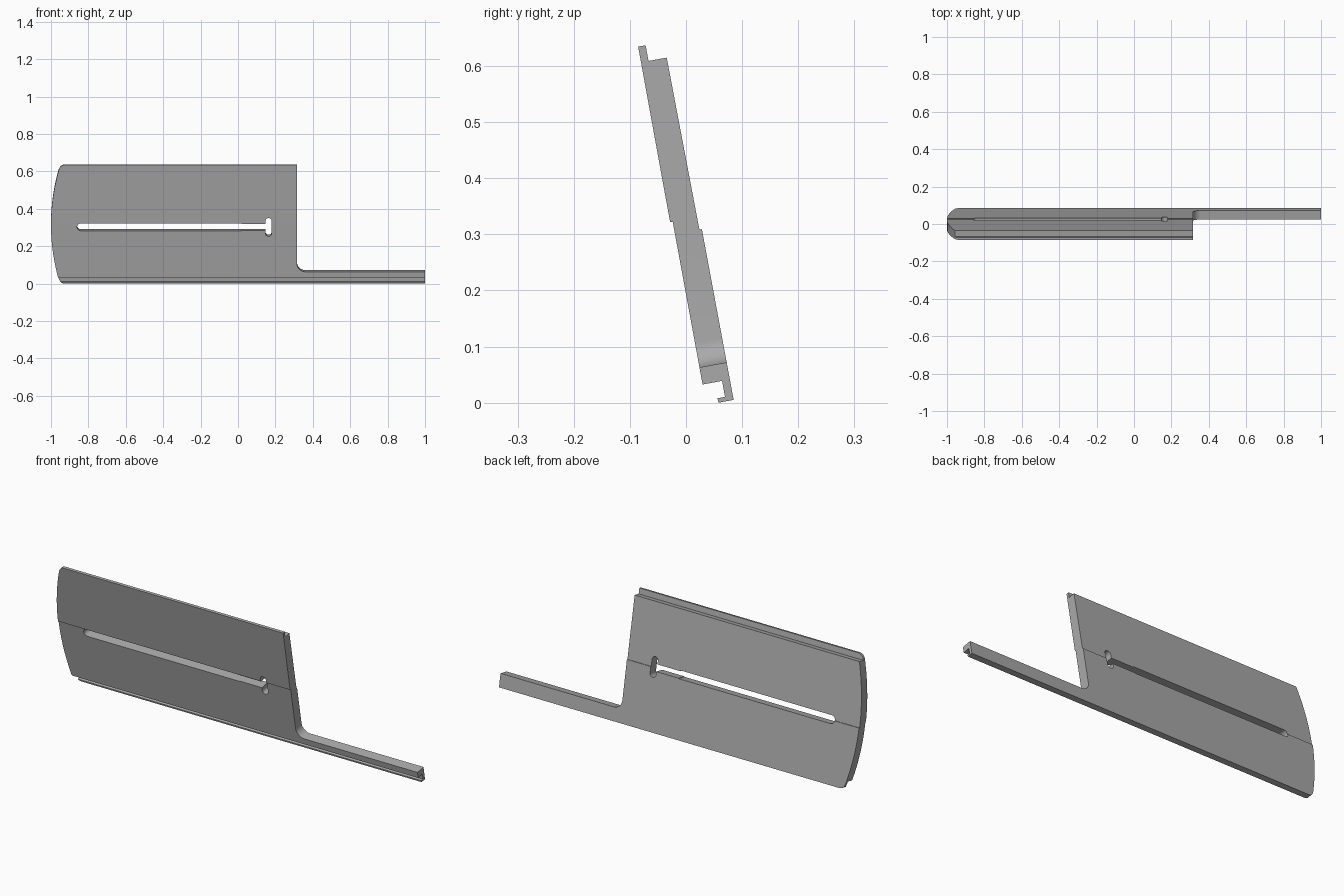
import bpy, bmesh, math
from mathutils import Vector

if "Cube" in bpy.data.objects:
    bpy.data.objects.remove(bpy.data.objects["Cube"])

TILT = math.radians(10.4)
TOP, BOTTOM = 0.328, -0.322
SLOT_MID = -0.011


def prism(name, base, offset):
    """Extrude a closed loop of 3D points by an offset."""
    bm = bmesh.new()
    face = bm.faces.new([bm.verts.new(p) for p in base])
    out = bmesh.ops.extrude_face_region(bm, geom=[face])
    verts = [g for g in out["geom"] if isinstance(g, bmesh.types.BMVert)]
    bmesh.ops.translate(bm, verts=verts, vec=offset)
    bmesh.ops.recalc_face_normals(bm, faces=bm.faces)
    mesh = bpy.data.meshes.new(name)
    bm.to_mesh(mesh)
    bm.free()
    obj = bpy.data.objects.new(name, mesh)
    bpy.context.collection.objects.link(obj)
    return obj


def rounded(corners, steps=8):
    """Turn (x, v, radius) corners into a 2D loop with filleted corners."""
    loop = []
    for i, (x, v, r) in enumerate(corners):
        p = Vector((x, v))
        if r == 0:
            loop.append(p)
            continue
        a = (Vector(corners[i - 1][:2]) - p).normalized()
        b = (Vector(corners[(i + 1) % len(corners)][:2]) - p).normalized()
        half = a.angle(b) / 2
        centre = p + (a + b).normalized() * r / math.sin(half)
        s = p + a * r / math.tan(half) - centre
        e = p + b * r / math.tan(half) - centre
        for k in range(steps + 1):
            t = k / steps
            loop.append(centre + (s * (1 - t) + e * t).normalized() * r)
    return loop


def cut(body, name, corners, operation):
    """Cut the body with a prism running through the plate thickness."""
    loop = [(p.x, -0.1, p.y) for p in rounded(corners)]
    cutter = prism(name, loop, (0, 0.2, 0))
    mod = body.modifiers.new(name, "BOOLEAN")
    mod.operation, mod.solver, mod.object = operation, "EXACT", cutter
    bpy.context.view_layer.objects.active = body
    bpy.ops.object.modifier_apply(modifier=name)
    bpy.data.objects.remove(cutter)


def box(x0, x1, v0, v1, r_left, r_right):
    return [(x0, v0, r_left), (x1, v0, r_right), (x1, v1, r_right), (x0, v1, r_left)]


# Stepped plate section (depth, height), with a lip at top and a hook at bottom
section = [
    (-0.028, 0.35), (-0.0145, 0.35), (-0.0145, 0.2995), (0.0185, 0.2995),
    (0.0205, -0.0125), (0.025, -0.0125), (0.0258, -0.35), (-0.002, -0.35),
    (-0.002, -0.314), (0.0115, -0.314), (0.0115, -0.285), (-0.0238, -0.285),
    (-0.0238, 0.01), (-0.0285, 0.01),
]
plate = prism("slotted_plate", [(-1.02, d, v) for d, v in section], (2.02, 0, 0))

# Outline: bowed left edge, square right edge, filleted step down to the arm
bow = [TOP + (BOTTOM - TOP) * i / 16 for i in range(17)]
outline = [(-1 + v * v / 2.14, v, 0.032 if v in (bow[0], bow[-1]) else 0) for v in bow]
outline += [(1.1, BOTTOM, 0), (1.1, -0.254, 0), (0.315, -0.254, 0.045), (0.315, TOP, 0)]
cut(plate, "outline_cutter", outline, "INTERSECT")

# Long slot, its narrower neck and the cross slot at its end
cut(plate, "slot_cutter", box(-0.86, 0.02, SLOT_MID - 0.02, SLOT_MID + 0.02, 0.0195, 0), "DIFFERENCE")
cut(plate, "neck_cutter", box(0.01, 0.16, SLOT_MID - 0.018, SLOT_MID + 0.016, 0, 0), "DIFFERENCE")
cut(plate, "cross_slot_cutter", box(0.147, 0.18, SLOT_MID - 0.05, SLOT_MID + 0.05, 0.016, 0.016), "DIFFERENCE")

# Single grey finish
grey = bpy.data.materials.new("plain_grey")
grey.use_nodes = True
colour = (0.4, 0.4, 0.4, 1)
grey.diffuse_color = colour
grey.node_tree.nodes["Principled BSDF"].inputs["Base Color"].default_value = colour
plate.data.materials.clear()
plate.data.materials.append(grey)

# Lean the plate forward and stand it on the ground
plate.rotation_euler.x = TILT
plate.location = (0, 0.0015, 0.3171)
bpy.ops.object.select_all(action="DESELECT")
plate.select_set(True)
bpy.context.view_layer.objects.active = plate
bpy.ops.object.shade_smooth_by_angle(angle=math.radians(25))
